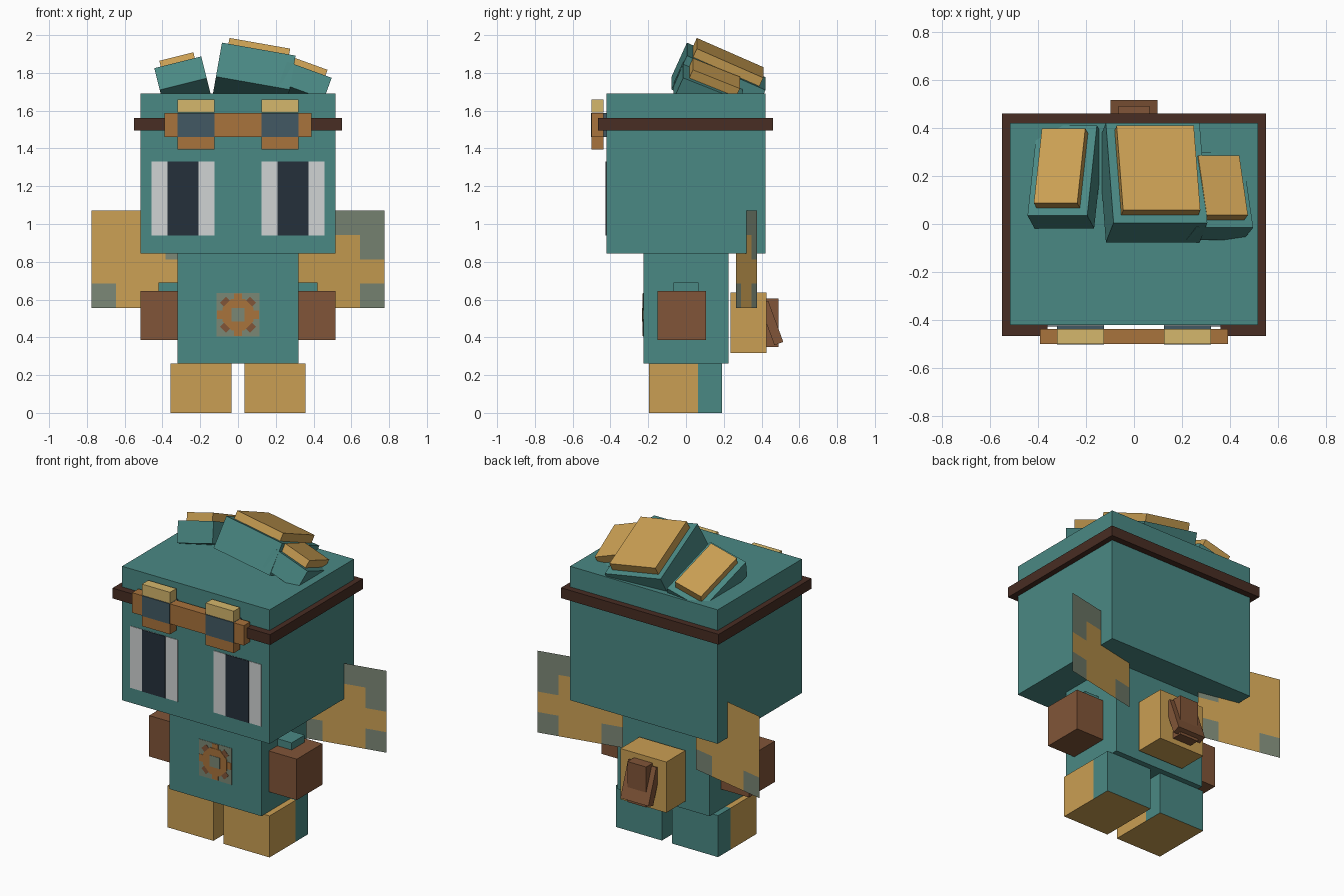
import bpy, bmesh, math
from mathutils import Matrix, Vector

cube = bpy.data.objects.get("Cube")
if cube:
    bpy.data.objects.remove(cube, do_unlink=True)


def material(name, hexcode):
    rgb = [int(hexcode[i:i + 2], 16) / 255 for i in (0, 2, 4)]
    lin = [c / 12.92 if c <= 0.04045 else ((c + 0.055) / 1.055) ** 2.4 for c in rgb]
    m = bpy.data.materials.new(name)
    m.use_nodes = True
    m.diffuse_color = (*lin, 1)
    m.node_tree.nodes["Principled BSDF"].inputs["Base Color"].default_value = (*lin, 1)
    return m


TEAL = material("teal", "4A8984")
TAN = material("tan", "CA9F53")
BROWN = material("brown", "815538")
DARK = material("dark_brown", "482D23")
ORANGE = material("orange_brown", "A9733C")
YELLOW = material("pale_yellow", "D5B76C")
SLATE = material("slate_lens", "425963")
WHITE = material("eye_white", "D0D4D4")
BLACK = material("pupil_navy", "25303B")
MOSS = material("grey_green", "7B8775")


def finish(name, bm, mats):
    mesh = bpy.data.meshes.new(name)
    bm.to_mesh(mesh)
    bm.free()
    for m in mats:
        mesh.materials.append(m)
    ob = bpy.data.objects.new(name, mesh)
    bpy.context.collection.objects.link(ob)
    return ob


def box(name, x, y, z, mat, *extra):
    """Box between the given x, y and z limits."""
    size = [abs(b - a) for a, b in (x, y, z)]
    mid = [(a + b) / 2 for a, b in (x, y, z)]
    bm = bmesh.new()
    bmesh.ops.create_cube(bm, size=1, matrix=Matrix.Translation(mid) @ Matrix.Diagonal((*size, 1)))
    return finish(name, bm, (mat, *extra))


def prism(name, points, y0, y1, mat):
    """Outline in x and z, extruded along y."""
    bm = bmesh.new()
    face = bm.faces.new([bm.verts.new((px, y0, pz)) for px, pz in points])
    new = bmesh.ops.extrude_face_region(bm, geom=[face])["geom"]
    bmesh.ops.translate(bm, vec=(0, y1 - y0, 0), verts=[v for v in new if isinstance(v, bmesh.types.BMVert)])
    bmesh.ops.recalc_face_normals(bm, faces=bm.faces)
    return finish(name, bm, (mat,))


# Head and body
box("head", (-0.515, 0.515), (-0.42, 0.42), (0.845, 1.69), TEAL)
box("body", (-0.32, 0.32), (-0.225, 0.225), (0.262, 0.845), TEAL)

# Strap round the head, open behind the goggles
box("strap_back", (-0.55, 0.55), (0.42, 0.46), (1.495, 1.56), DARK)

for s, side in ((1, "left"), (-1, "right")):
    def xs(a, b):
        return (s * a, s * b)

    box(side + "_strap", xs(0.515, 0.55), (-0.465, 0.46), (1.495, 1.56), DARK)
    box(side + "_strap_front", xs(0.36, 0.515), (-0.465, -0.42), (1.495, 1.56), DARK)

    # Goggle eyepieces
    box(side + "_goggle_top", xs(0.125, 0.32), (-0.50, -0.437), (1.59, 1.66), YELLOW)
    box(side + "_goggle_bottom", xs(0.125, 0.32), (-0.50, -0.437), (1.395, 1.46), ORANGE)
    box(side + "_goggle_lens", xs(0.125, 0.32), (-0.502, -0.422), (1.46, 1.588), SLATE)

    # Eyes
    box(side + "_eye", xs(0.125, 0.457), (-0.423, -0.42), (0.94, 1.33), WHITE)
    box(side + "_pupil", xs(0.21, 0.372), (-0.426, -0.42), (0.94, 1.33), BLACK)

    # Arms and hands
    box(side + "_arm", xs(0.30, 0.42), (-0.065, 0.065), (0.42, 0.69), TEAL)
    box(side + "_hand", xs(0.32, 0.515), (-0.15, 0.107), (0.387, 0.645), BROWN)

    # Legs: tan toes and sole, teal heel
    box(side + "_leg_front", xs(0.035, 0.357), (-0.195, 0.064), (0, 0.262), TAN)
    heel = box(side + "_leg_back", xs(0.035, 0.357), (0.064, 0.19), (0, 0.262), TEAL, TAN)
    for f in heel.data.polygons:
        f.material_index = int(f.normal.z < -0.5)

    # Wings: thin sheets of 4 x 4 patches, swept backwards
    patches = {(0, 0), (3, 0), (3, 2), (3, 3), (2, 3)}
    bm = bmesh.new()
    x0 = 0.255 if s > 0 else -0.775
    rows = [[bm.verts.new((x0 + 0.13 * i, 0.265 + (abs(x0 + 0.13 * i) - 0.255) * 0.2115,
                           0.555 + 0.129 * j)) for i in range(5)] for j in range(5)]
    for j in range(4):
        for i in range(4):
            f = bm.faces.new((rows[j][i], rows[j][i + 1], rows[j + 1][i + 1], rows[j + 1][i]))
            f.material_index = int((i, j) in patches)
    finish(side + "_wing", bm, (TAN, MOSS))

# Goggle bridge: middle and outer ends
box("goggle_bridge", (-0.39, 0.39), (-0.499, -0.436), (1.461, 1.587), ORANGE)

# Chest badge: square plate with a cog
CZ = 0.52
box("badge_plate", (-0.115, 0.115), (-0.227, -0.225), (CZ - 0.115, CZ + 0.115), MOSS)
for k in range(8):
    a = math.radians(45 * k)
    out, tan = Vector((math.cos(a), math.sin(a))), Vector((-math.sin(a), math.cos(a)))
    pts = [out * r + tan * t + Vector((0, CZ)) for r, t in
           ((0.07, -0.022), (0.112, -0.022), (0.112, 0.022), (0.07, 0.022))]
    prism("badge_tooth_%d" % (k + 1), pts, -0.225, -0.229, BROWN if k % 2 else ORANGE)
ring = [(0.09 * math.cos(math.radians(22.5 + 45 * k)),
         CZ + 0.09 * math.sin(math.radians(22.5 + 45 * k))) for k in range(8)]
prism("badge_cog", ring, -0.225, -0.231, ORANGE)
box("badge_centre", (-0.035, 0.035), (-0.233, -0.225), (CZ - 0.035, CZ + 0.035), MOSS)

# Backpack with a pocket and a tilted flap
box("backpack", (-0.16, 0.16), (0.235, 0.425), (0.317, 0.637), TAN)
box("backpack_pocket", (-0.065, 0.065), (0.42, 0.49), (0.35, 0.605), BROWN)
flap = box("backpack_flap", (-0.098, 0.098), (-0.025, 0.025), (-0.115, 0.115), BROWN)
flap.location = (0, 0.452, 0.475)
flap.rotation_euler = (math.radians(20), 0, 0)


# Hair tufts: tilted teal blocks with a tan slab on top
def tuft(name, corner, width, depth, height, pitch, roll):
    inset = 0.035
    parts = (
        box(name, (0, width), (0, depth), (-height, 0), TEAL),
        box(name + "_tip", (inset, width - inset), (inset, depth - inset), (-0.01, 0.05), TAN),
    )
    for ob in parts:
        ob.location = corner
        ob.rotation_euler = (math.radians(-pitch), math.radians(roll), 0)


tuft("middle_tuft", (-0.085, 0.005, 1.96), 0.396, 0.455, 0.20, 24, 10)
tuft("right_tuft", (-0.443, 0.035, 1.825), 0.256, 0.41, 0.13, 24, -14)
tuft("left_tuft", (0.259, -0.015, 1.86), 0.252, 0.34, 0.13, 23, 20)
